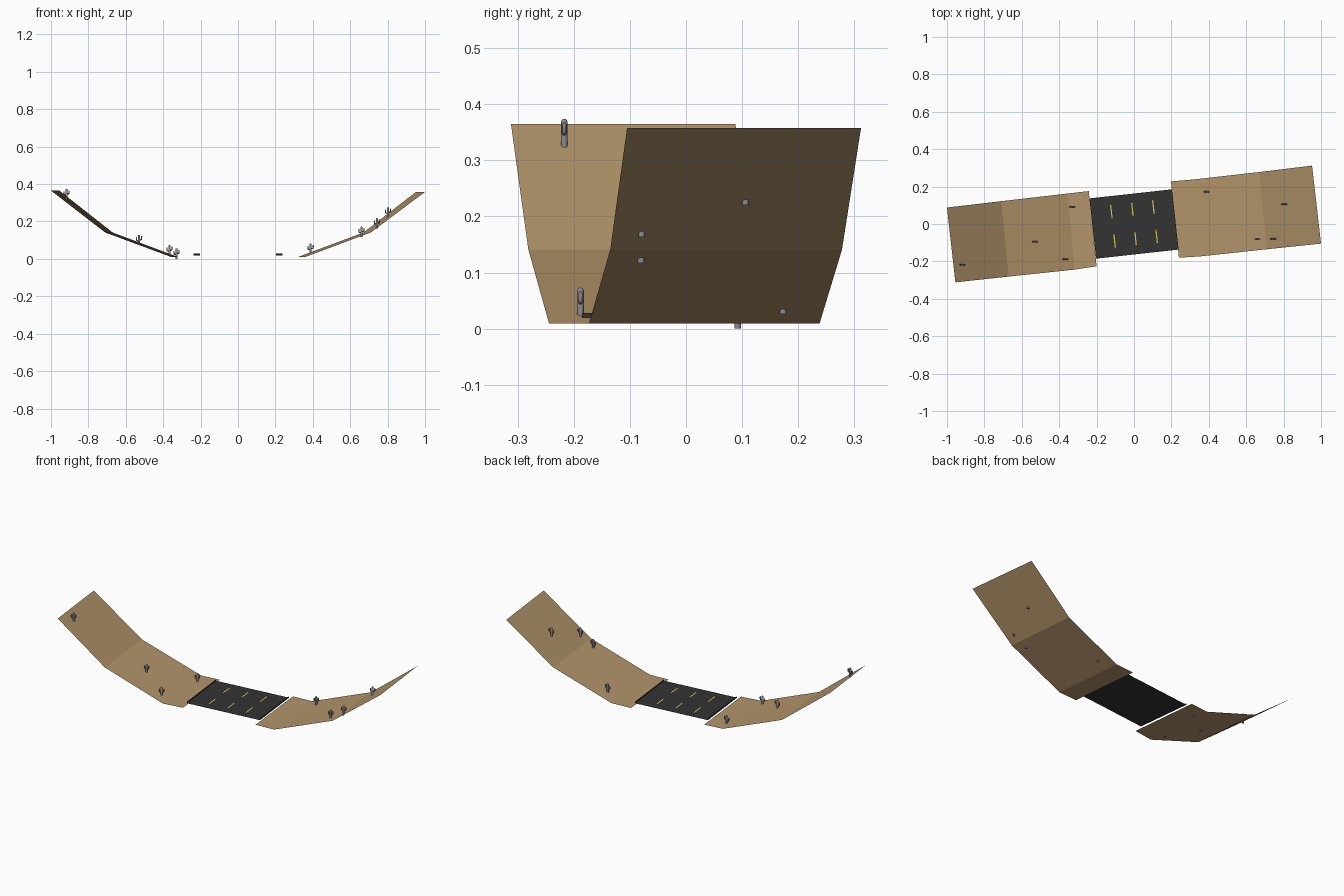
import bpy, bmesh
from math import radians
from mathutils import Matrix

cube = bpy.data.objects.get("Cube")
if cube:
    bpy.data.objects.remove(cube, do_unlink=True)

TURN = Matrix.Rotation(radians(6.3), 4, 'Z')


def material(name, rgb):
    m = bpy.data.materials.new(name)
    m.use_nodes = True
    color = (*rgb, 1)
    m.diffuse_color = color
    bsdf = next(n for n in m.node_tree.nodes if n.type == 'BSDF_PRINCIPLED')
    bsdf.inputs["Base Color"].default_value = color
    bsdf.inputs["Roughness"].default_value = 0.9
    return m


SAND = material("sand", (0.45, 0.30, 0.145))
ASPHALT = material("asphalt", (0.033, 0.033, 0.034))
YELLOW = material("line yellow", (0.75, 0.62, 0.06))
GREY = material("cactus grey", (0.25, 0.25, 0.28))


def finish(name, bm, mat, matrix=None):
    me = bpy.data.meshes.new(name)
    bm.to_mesh(me)
    bm.free()
    me.materials.append(mat)
    ob = bpy.data.objects.new(name, me)
    if matrix is not None:
        ob.matrix_world = matrix
    bpy.context.collection.objects.link(ob)
    return ob


def strip(name, sections, mat):
    """Open sheet through a row of (back point, front point) sections."""
    bm = bmesh.new()
    rows = [[bm.verts.new(p) for p in s] for s in sections]
    for (a, b), (c, d) in zip(rows, rows[1:]):
        bm.faces.new((a, b, d, c))
    bm.normal_update()
    for f in bm.faces:
        if f.normal.z < 0:
            f.normal_flip()
    return finish(name, bm, mat)


def plate(name, u0, u1, v0, v1, z, mat):
    bm = bmesh.new()
    pts = ((u0, v0), (u1, v0), (u1, v1), (u0, v1))
    bm.faces.new([bm.verts.new((u, v, z)) for u, v in pts])
    return finish(name, bm, mat, TURN)


# Sloping desert banks on both sides
strip("right_bank", [
    ((-1.0, 0.088, 0.365), (-0.955, -0.312, 0.365)),
    ((-0.71, 0.122, 0.141), (-0.67, -0.281, 0.141)),
    ((-0.354, 0.163, 0.009), (-0.318, -0.244, 0.009)),
    ((-0.242, 0.176, 0.009), (-0.2, -0.226, 0.009))], SAND)
strip("left_bank", [
    ((0.198, 0.228, 0.009), (0.24, -0.18, 0.009)),
    ((0.318, 0.238, 0.009), (0.356, -0.173, 0.009)),
    ((0.671, 0.278, 0.141), (0.71, -0.135, 0.141)),
    ((0.952, 0.312, 0.358), (1.0, -0.105, 0.358))], SAND)

# Road deck with a thin raised edge on each side
HALF_U, HALF_V, LOW, HIGH = 0.222, 0.162, 0.019, 0.028
plate("road", -HALF_U, HALF_U, -HALF_V, HALF_V, LOW, ASPHALT)
for side, name in ((-1, "right_road_edge"), (1, "left_road_edge")):
    bm = bmesh.new()
    u = side * HALF_U
    pts = ((-HALF_V, LOW), (HALF_V, LOW), (HALF_V, HIGH), (-HALF_V, HIGH))
    f = bm.faces.new([bm.verts.new((u, v, z)) for v, z in pts])
    if side < 0:
        f.normal_flip()
    finish(name, bm, ASPHALT, TURN)

# Lane dashes
for u in (-0.113, 0, 0.113):
    for v in (-0.078, 0.078):
        plate("lane_dash", u - 0.003, u + 0.003, v - 0.036, v + 0.036,
              LOW + 0.002, YELLOW)


# Cactus: upright trunk and two bent arms
def cactus_mesh():
    cu = bpy.data.curves.new("cactus_path", 'CURVE')
    cu.dimensions = '3D'
    cu.bevel_depth = 0.006
    cu.bevel_resolution = 2
    cu.use_fill_caps = True
    paths = [
        [(0, 0, 1), (0, 0.05, 1), (0, 0.054, 0.75), (0, 0.056, 0.3)],
        [(0, 0.024, 0.6), (-0.011, 0.025, 0.6), (-0.0135, 0.029, 0.6),
         (-0.0135, 0.04, 0.6), (-0.0135, 0.043, 0.2)],
        [(0, 0.029, 0.6), (0.011, 0.03, 0.6), (0.0135, 0.034, 0.6),
         (0.0135, 0.046, 0.6), (0.0135, 0.049, 0.2)],
    ]
    for path in paths:
        sp = cu.splines.new('POLY')
        sp.points.add(len(path) - 1)
        for p, (x, z, r) in zip(sp.points, path):
            p.co = (x, 0, z, 1)
            p.radius = r
    tmp = bpy.data.objects.new("cactus_path", cu)
    bpy.context.collection.objects.link(tmp)
    dg = bpy.context.evaluated_depsgraph_get()
    me = bpy.data.meshes.new_from_object(tmp.evaluated_get(dg))
    bpy.data.objects.remove(tmp, do_unlink=True)
    me.name = "cactus"
    me.materials.clear()
    me.materials.append(GREY)
    return me


CACTUS = cactus_mesh()
for spot in ((-0.917, -0.217, 0.318), (-0.529, -0.094, 0.073),
             (-0.366, -0.188, 0.017), (-0.329, 0.092, 0),
             (0.388, 0.173, 0.026), (0.802, 0.106, 0.22),
             (0.66, -0.08, 0.117), (0.743, -0.079, 0.163)):
    ob = bpy.data.objects.new("cactus", CACTUS)
    ob.location = spot
    bpy.context.collection.objects.link(ob)
